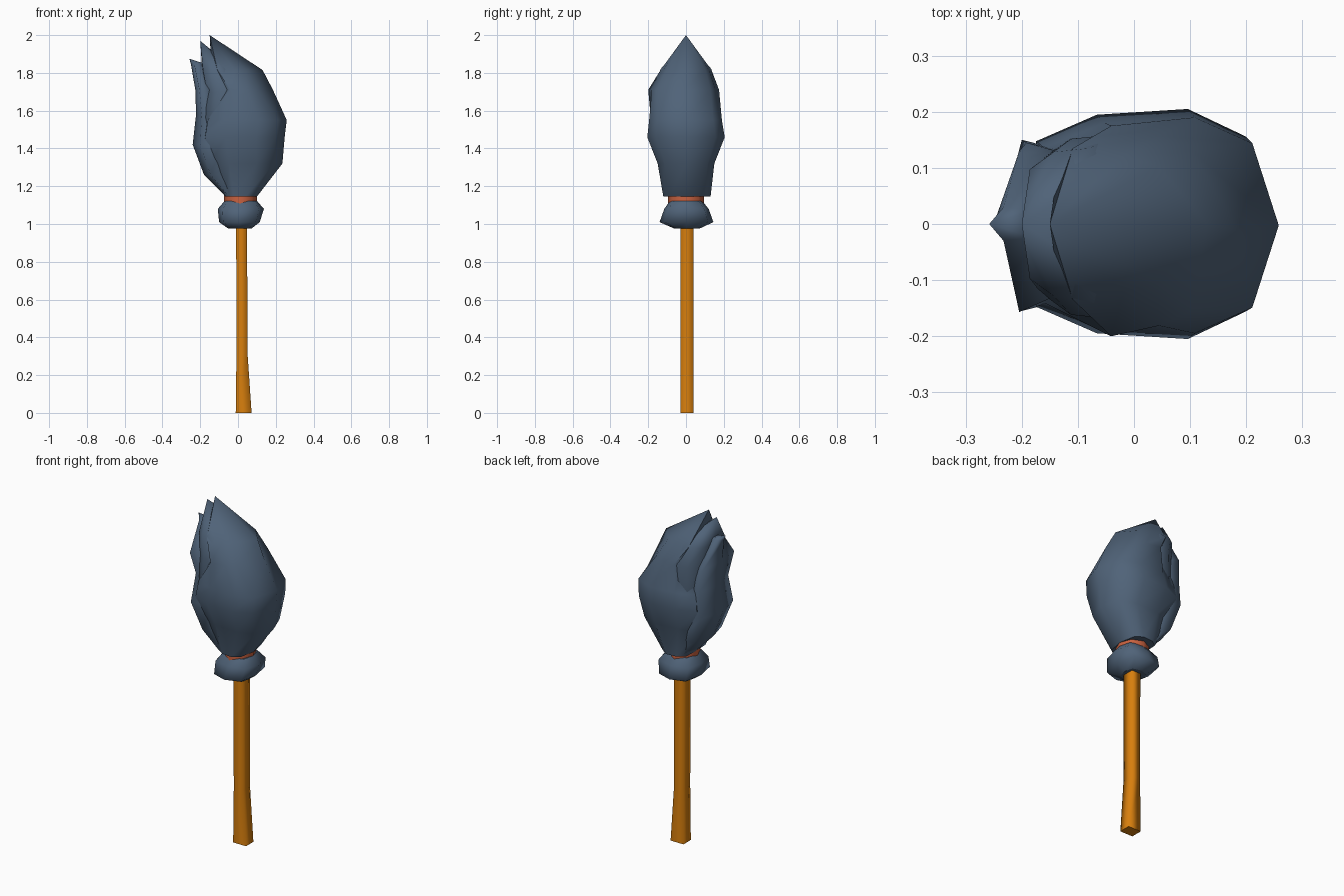
import bpy
import math

cube = bpy.data.objects.get("Cube")
if cube:
    bpy.data.objects.remove(cube, do_unlink=True)


def material(name, colour):
    mat = bpy.data.materials.new(name)
    mat.use_nodes = True
    mat.diffuse_color = (*colour, 1)
    mat.node_tree.nodes["Principled BSDF"].inputs["Base Color"].default_value = (*colour, 1)
    return mat


def mirrored(half):
    """Close a half section across its own x axis."""
    return [(1, 0)] + half + [(-1, 0)] + [(x, -y) for x, y in reversed(half)]


slate = material("slate bristle", (0.08, 0.125, 0.19))
wood = material("orange wood", (0.68, 0.21, 0.004))
cord = material("red cord", (0.58, 0.12, 0.05))

# Cross-sections in a unit square
ROUND = [(math.cos(i * math.pi / 4), math.sin(i * math.pi / 4)) for i in range(8)]
KNOT = mirrored([(0.8, 0.8), (0, 1), (-0.8, 0.8)])
SQUARE = [(1, -1), (1, 1), (-1, 1), (-1, -1)]
BLADE = mirrored([(0.78, 0.76), (0.3, 1), (-0.45, 0.95), (-0.95, 0.72)])
SHOULDER = mirrored([(0.36, 0.76), (-0.1, 0.9), (-0.77, 1), (-0.97, 0.72)])
FLAP = [(1, -0.8), (1, 0.8), (-0.5, 1), (-1, 0), (-0.5, -1)]


def loft(name, section, rings, mat, tip=None, angle=60):
    """Skin rings of (z, x min, x max, y min, y max, own section if any),
    closed by a cap or a tip."""
    verts, faces, n = [], [], len(section)
    for z, x0, x1, y0, y1, *own in rings:
        verts += [((x0 + x1) / 2 + u * (x1 - x0) / 2,
                   (y0 + y1) / 2 + v * (y1 - y0) / 2, z)
                  for u, v in (own[0] if own else section)]
    top = (len(rings) - 1) * n
    caps = [tuple(reversed(range(n)))]
    if tip:
        verts.append(tip)
        faces += [(top + i, top + (i + 1) % n, top + n) for i in range(n)]
    else:
        caps.append(tuple(range(top, top + n)))
    for r in range(len(rings) - 1):
        for i in range(n):
            j = (i + 1) % n
            faces.append((r * n + i, r * n + j, (r + 1) * n + j, (r + 1) * n + i))
    mesh = bpy.data.meshes.new(name)
    mesh.from_pydata(verts, [], caps + faces)
    mesh.materials.append(mat)
    obj = bpy.data.objects.new(name, mesh)
    bpy.context.collection.objects.link(obj)
    bpy.ops.object.select_all(action="DESELECT")
    obj.select_set(True)
    bpy.context.view_layer.objects.active = obj
    bpy.ops.object.shade_smooth_by_angle(angle=math.radians(angle))
    # End caps stay flat
    for i in range(len(caps)):
        mesh.polygons[i].use_smooth = False


# Handle, flared towards the left at its foot
loft("handle", SQUARE, [
    (0, -0.012, 0.072, -0.028, 0.041),
    (0.32, -0.008, 0.05, -0.028, 0.041),
    (1.1, -0.01, 0.048, -0.028, 0.041)], wood, angle=95)

# Gathered bristle ends below the binding
loft("bristle_knot", KNOT, [
    (0.975, -0.05, 0.07, -0.06, 0.07),
    (1.01, -0.1, 0.115, -0.14, 0.145),
    (1.08, -0.107, 0.137, -0.115, 0.12),
    (1.123, -0.07, 0.1, -0.085, 0.085)], slate, angle=80)

# Binding
loft("binding", ROUND, [
    (1.1, -0.075, 0.1, -0.095, 0.095),
    (1.17, -0.075, 0.1, -0.095, 0.095)], cord)

# Main bristle mass, swept to the right at the tip
loft("bristle_main", BLADE, [
    (1.145, -0.07, 0.1, -0.12, 0.13),
    (1.32, -0.155, 0.235, -0.15, 0.15),
    (1.46, -0.185, 0.247, -0.205, 0.205),
    (1.55, -0.17, 0.258, -0.195, 0.19),
    (1.71, -0.07, 0.185, -0.2, 0.175, SHOULDER),
    (1.815, -0.14, 0.13, -0.135, 0.135, SHOULDER)], slate, tip=(-0.15, 0, 2.0))

# Middle layer
loft("bristle_middle", BLADE, [
    (1.15, -0.06, 0.06, -0.1, 0.1),
    (1.5, -0.18, 0.06, -0.16, 0.16),
    (1.7, -0.17, 0.04, -0.17, 0.16),
    (1.82, -0.19, -0.02, -0.135, 0.135)], slate, tip=(-0.2, 0, 1.97))

# Outer flap on the right
loft("bristle_outer", FLAP, [
    (1.15, -0.07, 0.0, -0.1, 0.1),
    (1.26, -0.18, -0.04, -0.125, 0.135),
    (1.42, -0.24, -0.08, -0.155, 0.15),
    (1.58, -0.222, -0.1, -0.12, 0.145),
    (1.71, -0.226, -0.14, -0.157, 0.13),
    (1.85, -0.25, -0.18, -0.03, 0.03)], slate, tip=(-0.258, 0, 1.875), angle=100)
